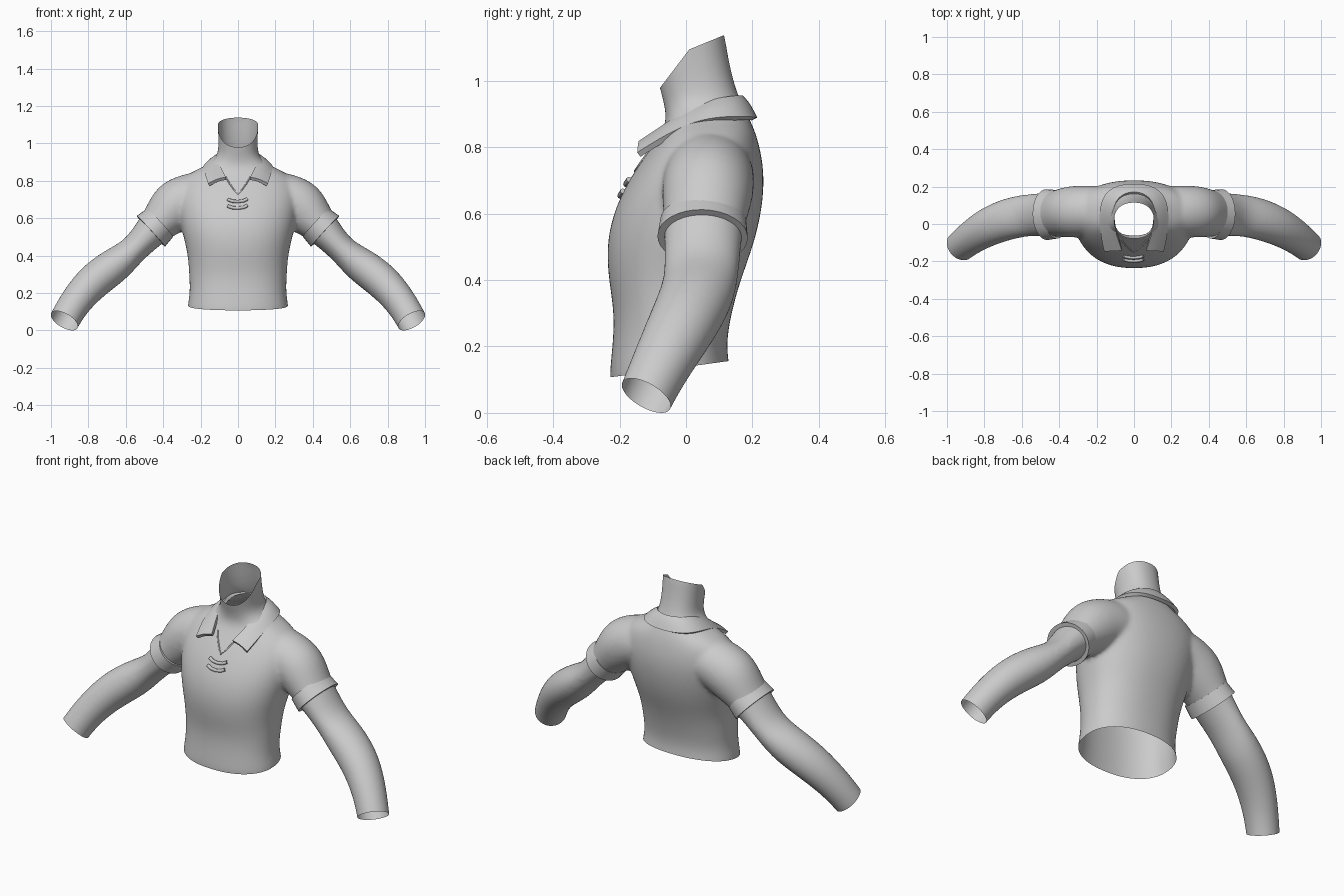
import bpy, bmesh, math
from mathutils import Vector

if "Cube" in bpy.data.objects:
    bpy.data.objects.remove(bpy.data.objects["Cube"])


def make_object(name, verts, faces):
    mesh = bpy.data.meshes.new(name)
    mesh.from_pydata([tuple(v) for v in verts], [], faces)
    bm = bmesh.new()
    bm.from_mesh(mesh)
    bmesh.ops.recalc_face_normals(bm, faces=bm.faces[:])
    bm.to_mesh(mesh)
    bm.free()
    obj = bpy.data.objects.new(name, mesh)
    bpy.context.collection.objects.link(obj)
    return obj


def activate(obj):
    bpy.ops.object.select_all(action='DESELECT')
    obj.select_set(True)
    bpy.context.view_layer.objects.active = obj


def apply_modifier(obj, kind, **settings):
    mod = obj.modifiers.new(kind.title(), kind)
    for key, value in settings.items():
        setattr(mod, key, value)
    activate(obj)
    bpy.ops.object.modifier_apply(modifier=mod.name)


def loft(name, rings, caps=True):
    """Skin rings; without caps the last ring joins back to the first."""
    n, m = len(rings[0]), len(rings)
    verts = [p for r in rings for p in r]
    faces = []
    for i in range(m - 1 if caps else m):
        a, b = i * n, ((i + 1) % m) * n
        faces += [(a + j, a + (j + 1) % n, b + (j + 1) % n, b + j) for j in range(n)]
    if caps:
        faces += [tuple(range(n)), tuple(range((m - 1) * n, m * n))]
    return make_object(name, verts, faces)


def arm_ring(c, t, ry, rn, n=32):
    t = t.normalized()
    u = (Vector((0, 1, 0)) - t * t.y).normalized()
    v = t.cross(u)
    return [c + u * ry * math.cos(k * math.tau / n) + v * rn * math.sin(k * math.tau / n)
            for k in range(n)]


def torso_ring(z, hx, front, back, n=32, p=2.25):
    cy, hy = (front + back) / 2, (back - front) / 2
    pw = lambda v: math.copysign(abs(v) ** (2 / p), v)
    return [Vector((hx * pw(math.cos(k * math.tau / n)),
                    cy + hy * pw(math.sin(k * math.tau / n)), z)) for k in range(n)]


# Torso and neck: height, half width, front y, back y
torso = [(.03, .275, -.235, .14), (.13, .272, -.23, .135), (.2, .257, -.222, .12),
         (.3, .262, -.216, .137), (.4, .268, -.234, .165), (.5, .292, -.241, .203),
         (.6, .315, -.222, .228), (.7, .33, -.175, .238), (.78, .32, -.12, .228),
         (.84, .27, -.075, .212), (.88, .17, -.058, .195), (.93, .108, -.066, .168),
         (1.0, .104, -.086, .142), (1.1, .109, -.108, .122), (1.22, .118, -.13, .105)]
parts = [loft("body", [torso_ring(*r) for r in torso])]

# Arms: centre x, y, z, depth radius, thickness radius
arm = [(.10, .07, .73, .13, .125), (.25, .07, .715, .137, .135), (.345, .065, .665, .14, .145),
       (.42, .055, .575, .122, .103), (.475, .05, .52, .117, .088), (.558, .048, .428, .113, .07),
       (.65, .035, .354, .113, .097), (.775, -.01, .265, .106, .098),
       (.87, -.07, .155, .092, .086), (.93, -.12, .053, .083, .082), (.98, -.165, -.05, .08, .08)]
for s in (1, -1):
    pts = [Vector((s * a[0], a[1], a[2])) for a in arm]
    rings = []
    for i, a in enumerate(arm):
        t = pts[min(i + 1, len(pts) - 1)] - pts[max(i - 1, 0)]
        rings.append(arm_ring(pts[i], t, a[3], a[4]))
    parts.append(loft("arm", rings))

# Fuse into one smooth skin
body = parts[0]
activate(body)
for p in parts:
    p.select_set(True)
bpy.ops.object.join()
apply_modifier(body, 'SUBSURF', levels=2)
apply_modifier(body, 'REMESH', mode='VOXEL', voxel_size=.01)
apply_modifier(body, 'SMOOTH', factor=.5, iterations=14)

# Open the waist, neck and wrists with slanted cuts
bm = bmesh.new()
bm.from_mesh(body.data)


def cut(point, normal, region):
    faces = [f for f in bm.faces if region(f.calc_center_median())]
    geom = set(faces)
    for f in faces:
        geom.update(f.verts)
        geom.update(f.edges)
    bmesh.ops.bisect_plane(bm, geom=list(geom), plane_co=point, plane_no=normal,
                           clear_outer=True)


cut((0, -.23, .107), (0, .05, -.365), lambda c: abs(c.x) < .4 and c.z < .25)
cut((0, -.08, .977), (0, -.118, .09), lambda c: c.z > .94)
cut((0, .115, 1.138), (0, -.043, .105), lambda c: c.z > .94)
for s in (1, -1):
    cut((s * .93, -.12, .053), (s * .45, -.45, -.77), lambda c: c.x * s > .7 and c.z < .25)
bm.to_mesh(body.data)
bm.free()
activate(body)
bpy.ops.object.shade_smooth()

# Turned-up sleeve cuffs
for s, side in ((1, "left"), (-1, "right")):
    c1, c2 = Vector((s * .415, .052, .577)), Vector((s * .466, .05, .53))
    t = c2 - c1
    cuff = loft(side + "_sleeve_cuff", [
        arm_ring(c1, t, .11, .085), arm_ring(c1, t, .13, .102),
        arm_ring(c2, t, .136, .112), arm_ring(c2, t, .105, .08)], caps=False)
    activate(cuff)
    bpy.ops.object.shade_smooth_by_angle(angle=math.radians(40))

# Folded collar: inner (neck) edge and outer (lower) edge from front tip to back
inner = [(.064, -.137, .812), (.085, -.075, .853), (.107, 0, .905), (.11, .075, .937),
         (.088, .132, .947), (.045, .16, .95), (0, .167, .95)]
outer = [(.156, -.142, .778), (.174, -.06, .83), (.18, .03, .874), (.174, .11, .887),
         (.138, .176, .888), (.07, .204, .886), (0, .208, .885)]
verts = []
for a, b in zip(inner, outer):
    a, b = Vector(a), Vector(b)
    verts += [a, (a + b) / 2 + Vector((0, 0, .01)), b]
faces = [(3 * i + j, 3 * i + j + 1, 3 * i + j + 4, 3 * i + j + 3)
         for i in range(len(inner) - 1) for j in range(2)]
collar = make_object("collar", verts, faces)
apply_modifier(collar, 'MIRROR', merge_threshold=.002)
apply_modifier(collar, 'SUBSURF', levels=2, boundary_smooth='PRESERVE_CORNERS')
apply_modifier(collar, 'SOLIDIFY', thickness=.018, offset=0)
bpy.ops.object.shade_smooth_by_angle(angle=math.radians(40))


def surface_tube(name, points, radius, lift=0):
    """Thin tube laid on the chest through (x, z) points."""
    curve = bpy.data.curves.new(name, 'CURVE')
    curve.dimensions = '3D'
    curve.bevel_depth = radius
    curve.bevel_resolution = 2
    curve.use_fill_caps = True
    spline = curve.splines.new('POLY')
    spline.points.add(len(points) - 1)
    for sp, (x, z) in zip(spline.points, points):
        hit, loc, _, _ = body.ray_cast(Vector((x, -1, z)), Vector((0, 1, 0)))
        sp.co = (x, (loc.y if hit else -.18) - lift, z, 1)
    obj = bpy.data.objects.new(name, curve)
    bpy.context.collection.objects.link(obj)


# Front opening edge and two small fastening tabs
bpy.context.view_layer.update()
surface_tube("neckline_edge", [(-.066, .82), (-.045, .785), (-.02, .75), (0, .728),
                               (.02, .75), (.045, .785), (.066, .82)], .004)
for i, z in enumerate((.695, .66)):
    surface_tube(f"front_tab_{i + 1}", [(-.055, z + .005), (-.03, z - .004), (0, z - .006),
                                        (.03, z - .002), (.05, z + .008)], .009, .004)
